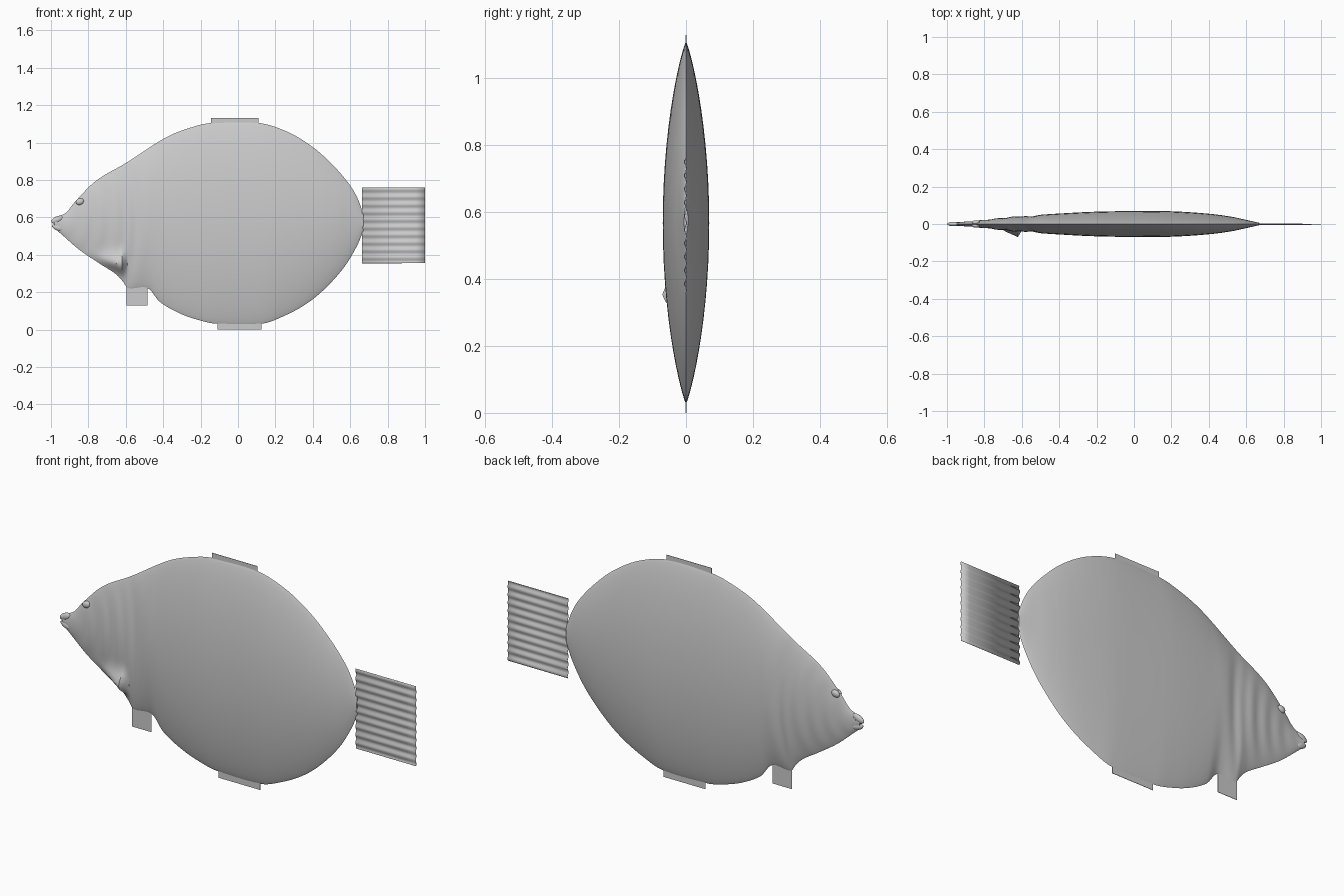
import bpy
import bmesh
from math import sin, cos, pi, exp, radians

default_cube = bpy.data.objects.get("Cube")
if default_cube:
    bpy.data.objects.remove(default_cube, do_unlink=True)

GREY = (0.6, 0.6, 0.6, 1.0)
skin = bpy.data.materials.new("plain grey")
skin.use_nodes = True
skin.diffuse_color = GREY
skin.node_tree.nodes["Principled BSDF"].inputs["Base Color"].default_value = GREY


def add_object(name, bm, smooth=True):
    """Turn a bmesh into a named object with the skin material."""
    mesh = bpy.data.meshes.new(name)
    bm.to_mesh(mesh)
    bm.free()
    mesh.materials.append(skin)
    obj = bpy.data.objects.new(name, mesh)
    bpy.context.collection.objects.link(obj)
    if smooth:
        bpy.ops.object.select_all(action='DESELECT')
        obj.select_set(True)
        bpy.context.view_layer.objects.active = obj
        bpy.ops.object.shade_smooth_by_angle(angle=radians(40))
    return obj


def curve_through(points, x):
    """Smooth cubic interpolation of (x, value) pairs."""
    last = len(points) - 1
    i = 0
    while i < last - 1 and points[i + 1][0] < x:
        i += 1

    def slope(k):
        a, b = points[max(k - 1, 0)], points[min(k + 1, last)]
        return (b[1] - a[1]) / (b[0] - a[0])

    (xa, va), (xb, vb) = points[i], points[i + 1]
    span = xb - xa
    t = (x - xa) / span
    bend = (1 - t) * slope(i) * span - t * slope(i + 1) * span
    rise = (vb - va) * (1 - 2 * t)
    return va + (vb - va) * t + t * (1 - t) * (bend - rise)


def bell(x, centre, width):
    return exp(-((x - centre) / width) ** 2)


# Outline of the body: back edge, belly edge and half thickness along x
BACK = [(-.98, .6), (-.92, .625), (-.87, .685), (-.76, .795), (-.6, .89),
        (-.38, 1.03), (-.22, 1.09), (-.13, 1.105), (.11, 1.105), (.27, 1.055),
        (.41, .968), (.52, .866), (.6, .77), (.64, .7), (.67, .62)]
BELLY = [(-.98, .54), (-.95, .515), (-.85, .428), (-.74, .353), (-.65, .294),
         (-.61, .25), (-.59, .22), (-.48, .22), (-.42, .15), (-.31, .086),
         (-.2, .048), (-.12, .032), (.13, .032), (.24, .07), (.36, .134),
         (.46, .214), (.57, .337), (.64, .455), (.67, .53)]
GIRTH = [(-.98, .009), (-.9, .012), (-.8, .022), (-.6, .042), (-.4, .056),
         (-.2, .066), (0, .069), (.2, .068), (.4, .055), (.52, .039),
         (.6, .022), (.67, .006)]


def flank(x, u):
    """Half thickness at height u (-1 belly edge, 1 back edge)."""
    lens = max(0, 1 - u * u) ** 0.85
    fold_x = x - 0.06 * (1 - u * u) + 0.06
    head = 1 / (1 + exp((x + .58) * 40))
    folds = 1 + 0.06 * head * sin(fold_x * 75) - 0.14 * bell(fold_x, -.55, .03)
    return curve_through(GIRTH, x) * lens * folds


def gill_flap(x, z, u):
    """Raised flap on one side that ends in a steep rear edge."""
    if x < -.8 or x > -.595:
        return 0
    ramp = (x + .8) / .18 if x < -.62 else (-.595 - x) / .025
    return .05 * ramp * bell(z, .35, .05) * min(1, 3 * (1 - u * u))


# Body: lens-shaped sections lofted from snout to tail root
STATIONS, ROWS = 170, 28
bm = bmesh.new()
rings = []
for i in range(STATIONS + 1):
    x = -.98 + 1.65 * i / STATIONS
    low, high = curve_through(BELLY, x), curve_through(BACK, x)
    ring = []
    for side in (-1, 1):
        for j in range(ROWS):
            u = side * cos(pi * j / ROWS)
            z = (low + high) / 2 + u * (high - low) / 2
            y = side * flank(x, u)
            if side < 0:
                y -= gill_flap(x, z, u)
            ring.append(bm.verts.new((x, y, z)))
    rings.append(ring)
for a, b in zip(rings, rings[1:]):
    for j in range(len(a)):
        k = (j + 1) % len(a)
        bm.faces.new((a[j], a[k], b[k], b[j]))
bm.faces.new(rings[0])
bm.faces.new(rings[-1])
bmesh.ops.recalc_face_normals(bm, faces=bm.faces)
add_object("body", bm)


def ellipsoid(name, place, size, tilt=0):
    bm = bmesh.new()
    bmesh.ops.create_uvsphere(bm, u_segments=20, v_segments=12, radius=1)
    obj = add_object(name, bm)
    obj.location, obj.scale = place, size
    obj.rotation_euler.y = tilt


# Lips and eyes
ellipsoid("upper_lip", (-.967, 0, .588), (.034, .012, .017), radians(-25))
ellipsoid("lower_lip", (-.962, 0, .545), (.034, .011, .016), radians(20))
for label, side in (("left", 1), ("right", -1)):
    ellipsoid(label + "_eye", (-.845, side * .008, .684), (.022, .012, .017),
              radians(-20))


def flat_fin(name, x0, x1, z0, z1):
    """Thin upright sheet on the centre plane."""
    bm = bmesh.new()
    bmesh.ops.create_cube(bm, size=1)
    for v in bm.verts:
        v.co = (x0 if v.co.x < 0 else x1, v.co.y * .002,
                z0 if v.co.z < 0 else z1)
    add_object(name, bm, smooth=False)


flat_fin("dorsal_fin", -.145, .11, 1.09, 1.13)
flat_fin("anal_fin", -.11, .125, 0, .045)
flat_fin("pelvic_fin", -.595, -.485, .13, .235)

# Tail fin: sheet rippled from top to bottom
RIPPLES, STEPS = 10, 120
bm = bmesh.new()
edges = []
for x, fade in ((.662, 1), (.95, .5), (1, .4)):
    column = []
    for j in range(STEPS + 1):
        t = j / STEPS
        y = .004 * fade * sin(2 * pi * RIPPLES * t) - .002
        column.append(bm.verts.new((x, y, .355 + .405 * t)))
    edges.append(column)
for a, b in zip(edges, edges[1:]):
    for j in range(STEPS):
        bm.faces.new((a[j], b[j], b[j + 1], a[j + 1]))
tail = add_object("tail_fin", bm)
thickness = tail.modifiers.new("thickness", 'SOLIDIFY')
thickness.thickness = .001
